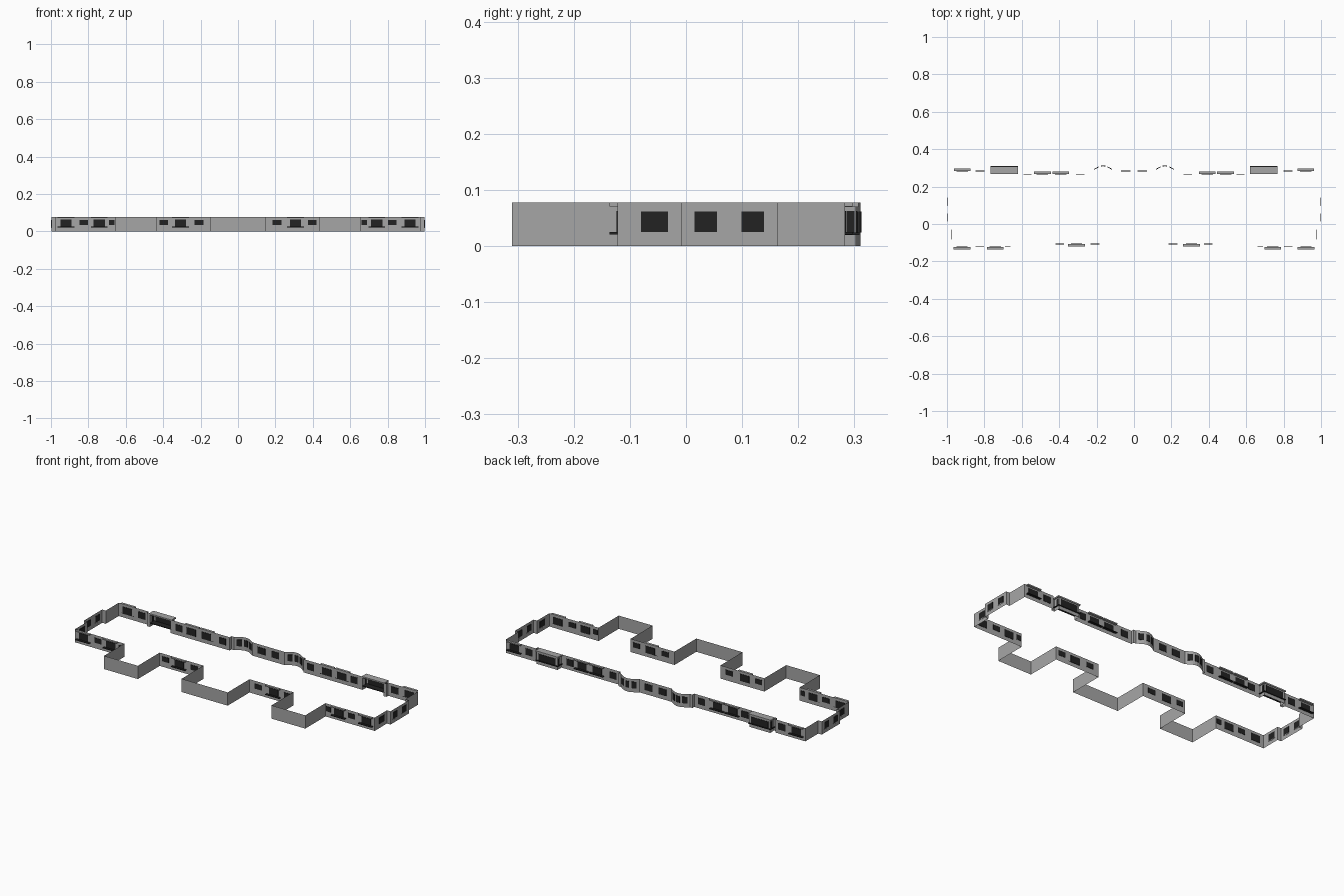
import bpy, bmesh, math
from mathutils import Vector

if "Cube" in bpy.data.objects:
    bpy.data.objects.remove(bpy.data.objects["Cube"])

H = 0.078  # storey height


def material(name, c):
    m = bpy.data.materials.new(name)
    m.diffuse_color = (c[0], c[1], c[2], 1)
    m.use_nodes = True
    m.node_tree.nodes["Principled BSDF"].inputs["Base Color"].default_value = m.diffuse_color
    return m


WALL = material("wall_grey", (0.38, 0.38, 0.38))
GLASS = material("dark_glass", (0.016, 0.016, 0.016))


def make(name, bm, mat):
    me = bpy.data.meshes.new(name)
    bm.to_mesh(me)
    bm.free()
    me.materials.append(mat)
    ob = bpy.data.objects.new(name, me)
    bpy.context.collection.objects.link(ob)
    return ob


def box(name, x0, x1, y0, y1, z0, z1, mat):
    bm = bmesh.new()
    bmesh.ops.create_cube(bm, size=1)
    for v in bm.verts:
        v.co = Vector(((x0 + x1) / 2 + v.co.x * (x1 - x0),
                       (y0 + y1) / 2 + v.co.y * (y1 - y0),
                       (z0 + z1) / 2 + v.co.z * (z1 - z0)))
    return make(name, bm, mat)


def box2(name, x0, x1, *rest):
    """The same box on the left and the right half."""
    box(name + "_right", x0, x1, *rest)
    box(name + "_left", -x1, -x0, *rest)


FRONT, RECESS, PROUD = -0.122, -0.107, -0.31
BACK, BACK_IN = 0.283, 0.266
SIDE, SIDE_OUT = 0.975, 0.998
T = 0.002  # half thickness of a pane

# Curved bay on the back wall
BX, BR, BRISE = 0.165, 0.06, 0.028
N = 10


def bow(t):
    """Point of the bow, t from 0 (inner end) to 1 (outer end)."""
    return (BX - BR + 2 * BR * t, BACK + BRISE * math.sin(math.pi * t))


# Wall ribbon: right half outline from back centre to front centre, then mirrored
half = [bow(i / N) for i in range(N + 1)]
half += [(0.24, BACK), (0.24, BACK_IN), (0.625, BACK_IN), (0.625, 0.303), (0.76, 0.303),
         (0.76, BACK_IN), (0.78, BACK_IN), (0.78, BACK), (SIDE, BACK), (SIDE, 0.163),
         (SIDE_OUT, 0.163), (SIDE_OUT, -0.008), (SIDE, -0.008), (SIDE, FRONT),
         (0.655, FRONT), (0.655, PROUD), (0.435, PROUD), (0.435, RECESS),
         (0.15, RECESS), (0.15, PROUD)]
outline = half + [(-x, y) for x, y in reversed(half)]
bm = bmesh.new()
low = [bm.verts.new((x, y, 0)) for x, y in outline]
top = [bm.verts.new((x, y, H)) for x, y in outline]
for i in range(len(outline)):
    j = (i + 1) % len(outline)
    bm.faces.new((low[j], low[i], top[i], top[j]))
bmesh.ops.recalc_face_normals(bm, faces=bm.faces)
make("outer_wall", bm, WALL)

# Curved bay windows, three panes each
for s in (1, -1):
    for a, b in ((0.1, 0.3), (0.4, 0.6), (0.7, 0.9)):
        bm = bmesh.new()
        pts = [bow(a), bow(b)]
        if a == 0.4:
            pts = [bow(a), bow(0.5), bow(b)]
        d = Vector((pts[-1][1] - pts[0][1], pts[0][0] - pts[-1][0])).normalized()
        ring = [(x - d.x * T, y - d.y * T) for x, y in pts]
        ring += [(x + d.x * T, y + d.y * T) for x, y in reversed(pts)]
        f = bm.faces.new([bm.verts.new((s * x, y, 0.024)) for x, y in ring])
        ext = bmesh.ops.extrude_face_region(bm, geom=[f])
        for v in ext["geom"]:
            if isinstance(v, bmesh.types.BMVert):
                v.co.z = 0.062
        bmesh.ops.recalc_face_normals(bm, faces=bm.faces)
        make("bow_window", bm, GLASS)


def window(x0, x1, y, z0=0.033, z1=0.062):
    box2("window", x0, x1, y - T, y + T, z0, z1, GLASS)


def balcony_window(x, y, side, wide=0.03, reach=0.014):
    """Tall window with a dark sill plate and a grey hood above it."""
    window(x - wide, x + wide, y, 0.022, 0.063)
    ya, yb = sorted((y, y + side * reach))
    box2("sill", x - wide - 0.015, x + wide + 0.015, ya, yb, 0.021, 0.025, GLASS)
    box2("hood", x - wide - 0.015, x + wide + 0.015, ya, yb, 0.071, H, WALL)


# Front windows
balcony_window(0.92, FRONT, -1)
window(0.803, 0.848, FRONT)
balcony_window(0.742, FRONT, -1)
window(0.66, 0.69, FRONT)
window(0.375, 0.42, RECESS)
balcony_window(0.307, RECESS, -1)
window(0.185, 0.232, RECESS)

# Back windows
balcony_window(0.918, BACK, 1)
window(0.80, 0.847, BACK, 0.024)
window(0.547, 0.592, BACK_IN, 0.024)
balcony_window(0.49, BACK_IN, 1, 0.03)
balcony_window(0.392, BACK_IN, 1, 0.03)
window(0.265, 0.31, BACK_IN, 0.024)
window(0.02, 0.07, BACK, 0.024)

# Square bay on the back: glazed front and sides, dark floor, grey hood
window(0.637, 0.748, 0.303, 0.022, 0.063)
for x in (0.625, 0.76):
    box2("bay_side_window", x - T, x + T, 0.286, 0.300, 0.022, 0.063, GLASS)
box2("bay_sill", 0.619, 0.766, BACK_IN, 0.309, 0.020, 0.024, GLASS)
box2("bay_hood", 0.619, 0.766, BACK_IN, 0.307, 0.070, H, WALL)

# End wall windows with thin sills and a small bracket below each
for x, y0, y1 in ((SIDE, -0.08, -0.032), (SIDE_OUT, 0.015, 0.055), (SIDE_OUT, 0.099, 0.139)):
    m = (y0 + y1) / 2
    box2("end_window", x - T, x + T, y0, y1, 0.025, 0.062, GLASS)
    box2("end_sill", x - T, x + 0.002, y0 - 0.002, y1 + 0.002, 0.022, 0.025, WALL)
    box2("end_bracket", x - T, x + 0.002, m - 0.003, m + 0.003, 0.018, 0.022, WALL)
